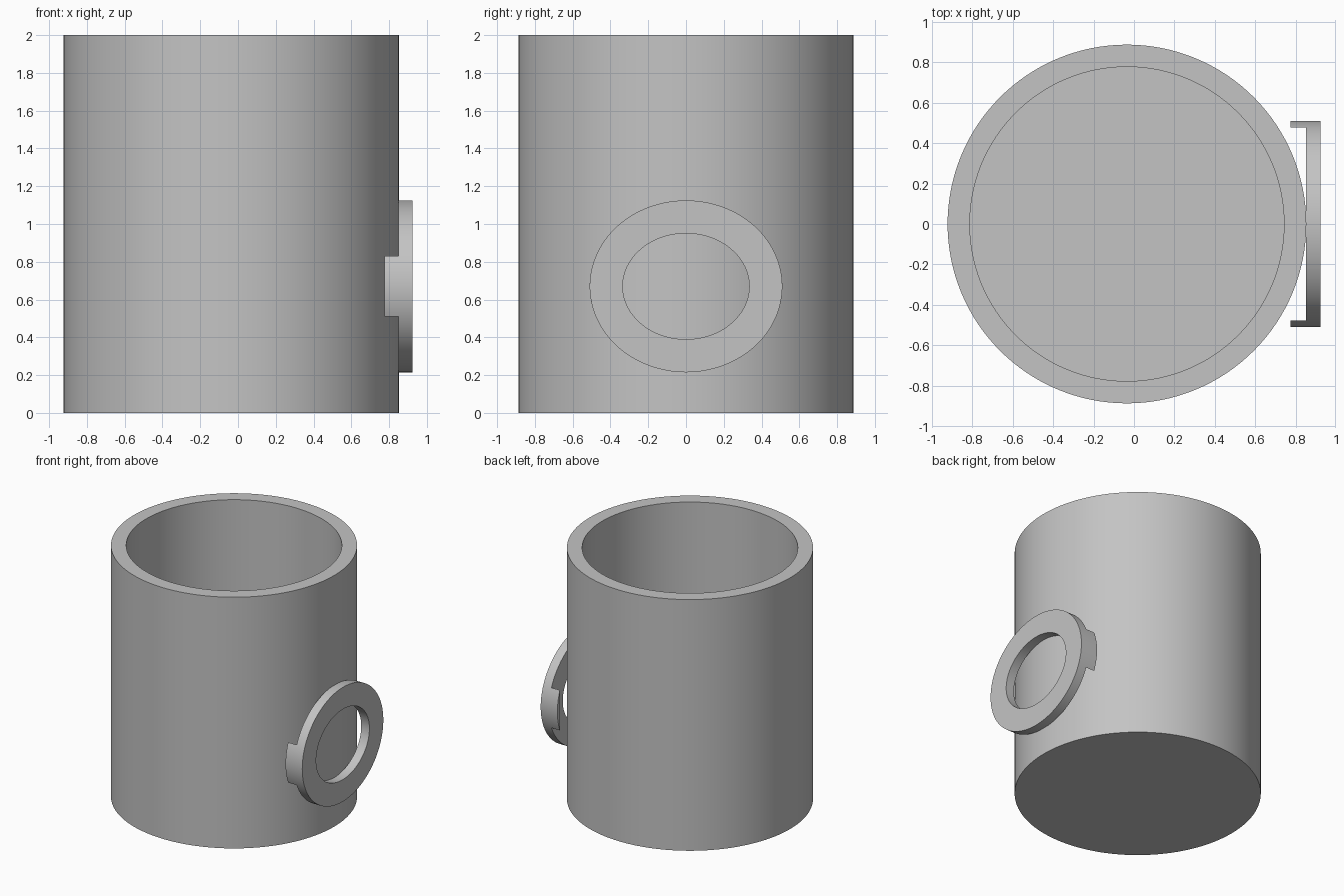
import bpy, bmesh
from math import pi, sin, cos, asin

cube = bpy.data.objects.get("Cube")
if cube:
    bpy.data.objects.remove(cube)

grey = bpy.data.materials.new("plain grey")
grey.use_nodes = True
COLOUR = (0.55, 0.55, 0.55, 1)
grey.diffuse_color = COLOUR
grey.node_tree.nodes["Principled BSDF"].inputs["Base Color"].default_value = COLOUR

SEGMENTS = 128
CUP_X = -0.035
RING_Z = 0.67
RING_Y_RADIUS, RING_Z_RADIUS = 0.51, 0.455
RING_BACK, RING_FRONT = 0.851, 0.923
TAB_BACK, TAB_HALF_HEIGHT = 0.776, 0.16


def finish(name, bm):
    """Turn a bmesh into a smooth-shaded object with sharp rims."""
    bmesh.ops.recalc_face_normals(bm, faces=bm.faces)
    mesh = bpy.data.meshes.new(name)
    bm.to_mesh(mesh)
    bm.free()
    mesh.materials.append(grey)
    obj = bpy.data.objects.new(name, mesh)
    bpy.context.collection.objects.link(obj)
    bpy.ops.object.select_all(action='DESELECT')
    obj.select_set(True)
    bpy.context.view_layer.objects.active = obj
    bpy.ops.object.shade_smooth_by_angle(angle=pi / 6)


def loop(bm, point, count=SEGMENTS):
    return [bm.verts.new(point(2 * pi * i / count)) for i in range(count)]


def bridge(bm, a, b):
    for i in range(len(a)):
        j = (i + 1) % len(a)
        bm.faces.new((a[i], a[j], b[j], b[i]))


# Cup: closed bottom, outer wall, rim, inner wall and floor
bm = bmesh.new()
profile = [(0.888, 0), (0.888, 2), (0.778, 2), (0.778, 0.11)]
loops = [loop(bm, lambda t: (CUP_X + r * cos(t), r * sin(t), z)) for r, z in profile]
for a, b in zip(loops, loops[1:]):
    bridge(bm, a, b)
bm.faces.new(loops[0])
bm.faces.new(loops[-1])
finish("cup_body", bm)

# Oval ring standing against the side of the cup
bm = bmesh.new()
section = [(RING_BACK, 0), (RING_FRONT, 0), (RING_FRONT, 0.175), (RING_BACK, 0.175)]
loops = [loop(bm, lambda t: (x, (RING_Y_RADIUS - inset) * cos(t),
                             RING_Z + (RING_Z_RADIUS - inset) * sin(t)))
         for x, inset in section]
for a, b in zip(loops, loops[1:] + loops[:1]):
    bridge(bm, a, b)
finish("handle_ring", bm)

# Thin tabs behind the ring: segments of the oval with a flat inner side
reach = asin(TAB_HALF_HEIGHT / RING_Z_RADIUS)
STEPS = 16
for side, name in ((1, "left"), (-1, "right")):
    bm = bmesh.new()
    ends = []
    for x in (TAB_BACK, RING_BACK):
        angles = [reach * (2 * i / STEPS - 1) for i in range(STEPS + 1)]
        ends.append([bm.verts.new((x, side * RING_Y_RADIUS * cos(t),
                                   RING_Z + RING_Z_RADIUS * sin(t))) for t in angles])
        bm.faces.new(ends[-1])
    bridge(bm, *ends)
    finish("ring_tab_" + name, bm)
